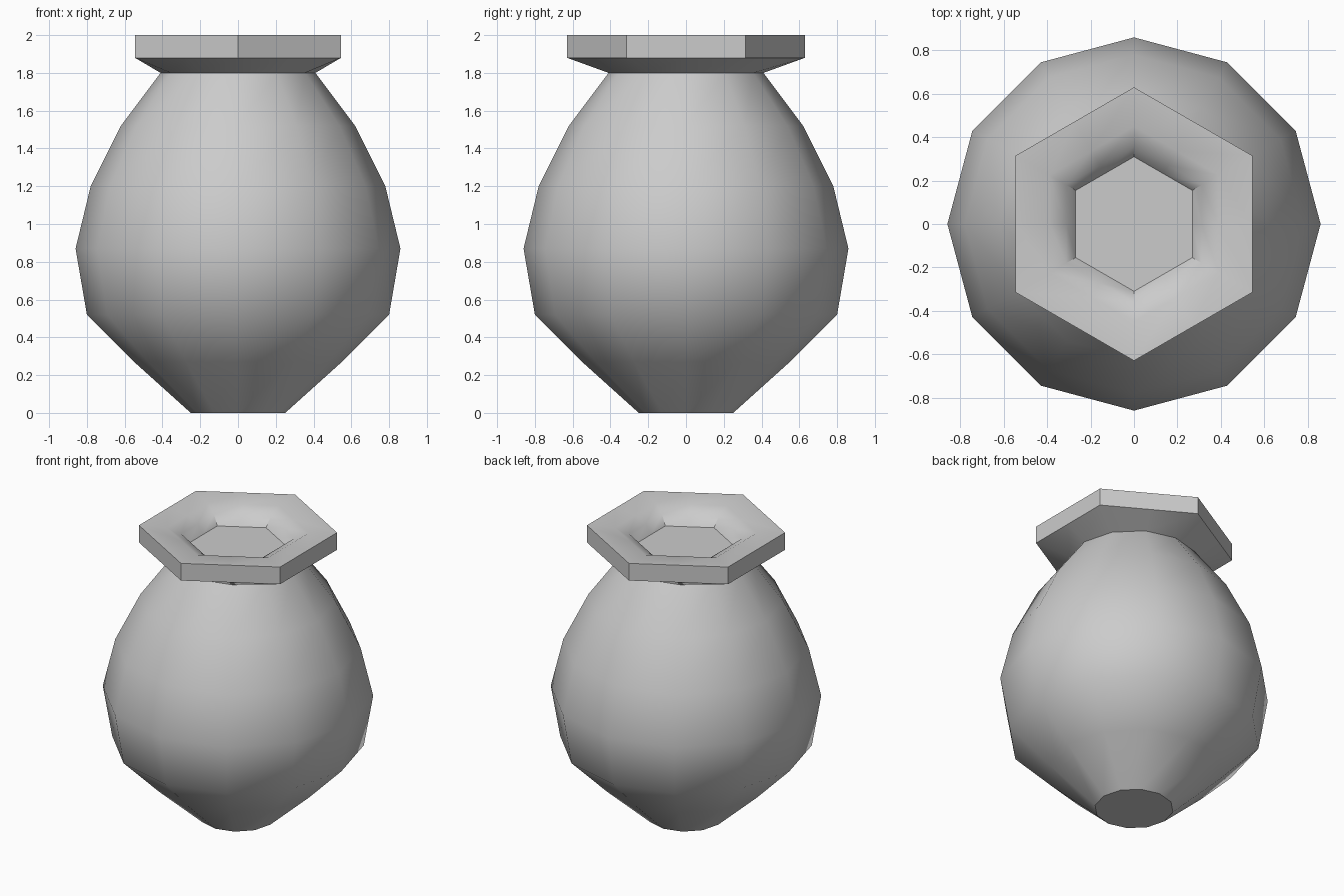
import bpy, bmesh
from math import sin, cos, pi, radians

if "Cube" in bpy.data.objects:
    bpy.data.objects.remove(bpy.data.objects["Cube"])

SIDES = 12


def ring(bm, radius, z, hexagonal):
    """Twelve points on a circle, or on a hexagon with corners on +-y."""
    verts = []
    for i in range(SIDES):
        a = 2 * pi * i / SIDES
        r = radius * cos(pi / 6) if hexagonal and i % 2 == 0 else radius
        verts.append(bm.verts.new((r * cos(a), r * sin(a), z)))
    return verts


# Profile from foot to inner floor: radius, height, hexagonal?
profile = [
    (0.25, 0.00, False), (0.55, 0.27, False), (0.80, 0.52, False),
    (0.86, 0.87, False), (0.78, 1.20, False), (0.62, 1.52, False),
    (0.41, 1.80, False),                                           # neck
    (0.63, 1.88, True), (0.63, 2.00, True),                        # rim
    (0.45, 1.99, True), (0.36, 1.95, True), (0.31, 1.89, True),    # mouth
]

bm = bmesh.new()
rings = [ring(bm, *p) for p in profile]
for low, high in zip(rings, rings[1:]):
    for i in range(SIDES):
        j = (i + 1) % SIDES
        bm.faces.new((low[i], low[j], high[j], high[i]))

# Foot and mouth floor
bm.faces.new(rings[0][::-1])
bm.faces.new(rings[-1])

mesh = bpy.data.meshes.new("vase")
bm.to_mesh(mesh)
bm.free()
vase = bpy.data.objects.new("vase", mesh)
bpy.context.collection.objects.link(vase)

# Smooth body, crisp rim and neck
bpy.context.view_layer.objects.active = vase
vase.select_set(True)
bpy.ops.object.shade_smooth_by_angle(angle=radians(40))
